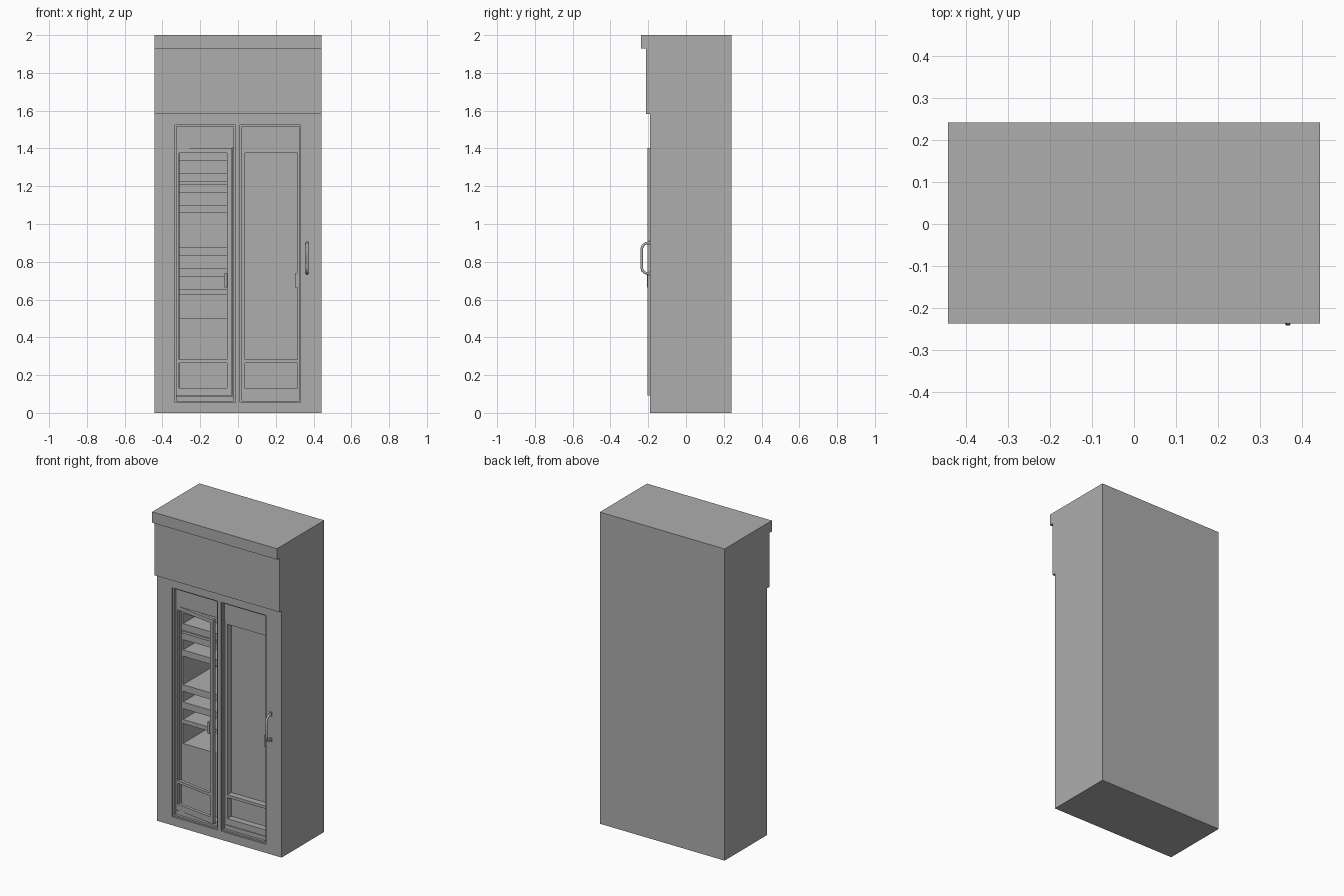
import bpy
import math
from mathutils import Matrix, Vector

cube = bpy.data.objects.get("Cube")
if cube:
    bpy.data.objects.remove(cube, do_unlink=True)

grey = bpy.data.materials.new("plain_grey")
grey.use_nodes = True
GREY = (0.42, 0.42, 0.42, 1)
grey.diffuse_color = GREY
grey.node_tree.nodes["Principled BSDF"].inputs["Base Color"].default_value = GREY


def mesh_object(name, verts, faces):
    mesh = bpy.data.meshes.new(name)
    mesh.from_pydata(verts, [], faces)
    mesh.materials.append(grey)
    obj = bpy.data.objects.new(name, mesh)
    bpy.context.collection.objects.link(obj)
    return obj


def prism(name, profile, x0, x1):
    """Extrude a counter-clockwise (y, z) profile along x."""
    n = len(profile)
    verts = [(x, y, z) for x in (x0, x1) for y, z in profile]
    faces = [tuple(reversed(range(n))), tuple(range(n, 2 * n))]
    faces += [(i, (i + 1) % n, n + (i + 1) % n, n + i) for i in range(n)]
    return mesh_object(name, verts, faces)


def box(name, x, y, z):
    return prism(name, [(y[0], z[0]), (y[1], z[0]), (y[1], z[1]), (y[0], z[1])], *x)


def cut(target, x, y, z):
    cutter = box("cutter", x, y, z)
    cutter.hide_render = True
    mod = target.modifiers.new("cut", "BOOLEAN")
    mod.operation = "DIFFERENCE"
    mod.solver = "EXACT"
    mod.object = cutter
    bpy.context.view_layer.objects.active = target
    bpy.ops.object.modifier_apply(modifier=mod.name)
    bpy.data.objects.remove(cutter, do_unlink=True)


def door(name, x, y, z, stiles, swing=0):
    """Open door frame, hinged at its -x edge."""
    inner = (x[0] + stiles[0], x[1] - stiles[1])
    parts = [box(name + "_hinge_stile", (x[0], inner[0]), y, z),
             box(name + "_pull_stile", (inner[1], x[1]), y, z)]
    for label, rail in (("top", (z[1] - 0.025, z[1])), ("middle", (0.265, 0.283)),
                        ("bottom", (z[0], z[0] + 0.04))):
        parts.append(box(name + "_" + label + "_rail", inner, y, rail))
    mid = inner[1] - 0.003
    parts.append(box(name + "_pull", (mid - 0.01, mid + 0.005),
                     (y[0] - 0.006, y[1]), (0.665, 0.74)))
    hinge = Vector((x[0], y[0], 0))
    turn = (Matrix.Translation(hinge) @ Matrix.Rotation(swing, 4, "Z")
            @ Matrix.Translation(-hinge))
    for p in parts:
        p.data.transform(turn)


# Cabinet body with stepped frieze and cornice
FRONT, BACK, W = -0.19, 0.241, 0.443
body = prism("cabinet_body", [
    (FRONT, 0), (BACK, 0), (BACK, 2), (-0.237, 2), (-0.237, 1.93),
    (-0.212, 1.93), (-0.212, 1.583), (FRONT, 1.583)], -W, W)

# Two bays, each with a narrow rebate round the opening
bays = {"left_bay": ((-0.334, -0.014), -0.11), "right_bay": ((0.011, 0.331), -0.12)}
for name, ((a, b), depth) in bays.items():
    cut(body, (a, b), (-0.3, FRONT + 0.01), (0.055, 1.524))
    inner = (a + 0.009, b - 0.009)
    cut(body, inner, (-0.3, depth), (0.064, 1.515))
    box(name + "_header", inner, (-0.165, depth + 0.005), (1.402, 1.52))
    box(name + "_sill", inner, (-0.165, depth + 0.005), (0.06, 0.09))

# Shelf compartments behind the open door
shelves = [(1.269, 1.335), (1.1, 1.166), (0.877, 1.06),
           (0.766, 0.834), (0.654, 0.723), (0.5, 0.628)]
for z in shelves:
    cut(body, (-0.313, -0.056), (-0.15, 0.2), z)
box("shelf_ledge", (-0.313, -0.056), (-0.118, -0.105), (1.21, 1.226))

# Doors: one slightly ajar, one closed
door("ajar_door", (-0.325, -0.03), (-0.163, -0.143), (0.092, 1.402),
     (0.012, 0.026), -math.radians(8))
door("closed_door", (0.02, 0.322), (-0.16, -0.118), (0.09, 1.402), (0.017, 0.008))

# Bowed pull handle on the outer post
curve = bpy.data.curves.new("pull_handle", "CURVE")
curve.dimensions = "3D"
curve.bevel_depth = 0.008
curve.bevel_resolution = 1
curve.use_fill_caps = True
path = [(-0.185, 0.737), (-0.215, 0.741), (-0.23, 0.752), (-0.235, 0.77),
        (-0.235, 0.865), (-0.23, 0.885), (-0.215, 0.897), (-0.185, 0.902)]
spline = curve.splines.new("POLY")
spline.points.add(len(path) - 1)
for p, (y, z) in zip(spline.points, path):
    p.co = (0.366, y, z, 1)
curve.materials.append(grey)
handle = bpy.data.objects.new("pull_handle", curve)
bpy.context.collection.objects.link(handle)
for i, z in enumerate((0.737, 0.902)):
    box(f"handle_plate_{i + 1}", (0.356, 0.376), (-0.196, -0.185), (z - 0.012, z + 0.012))
